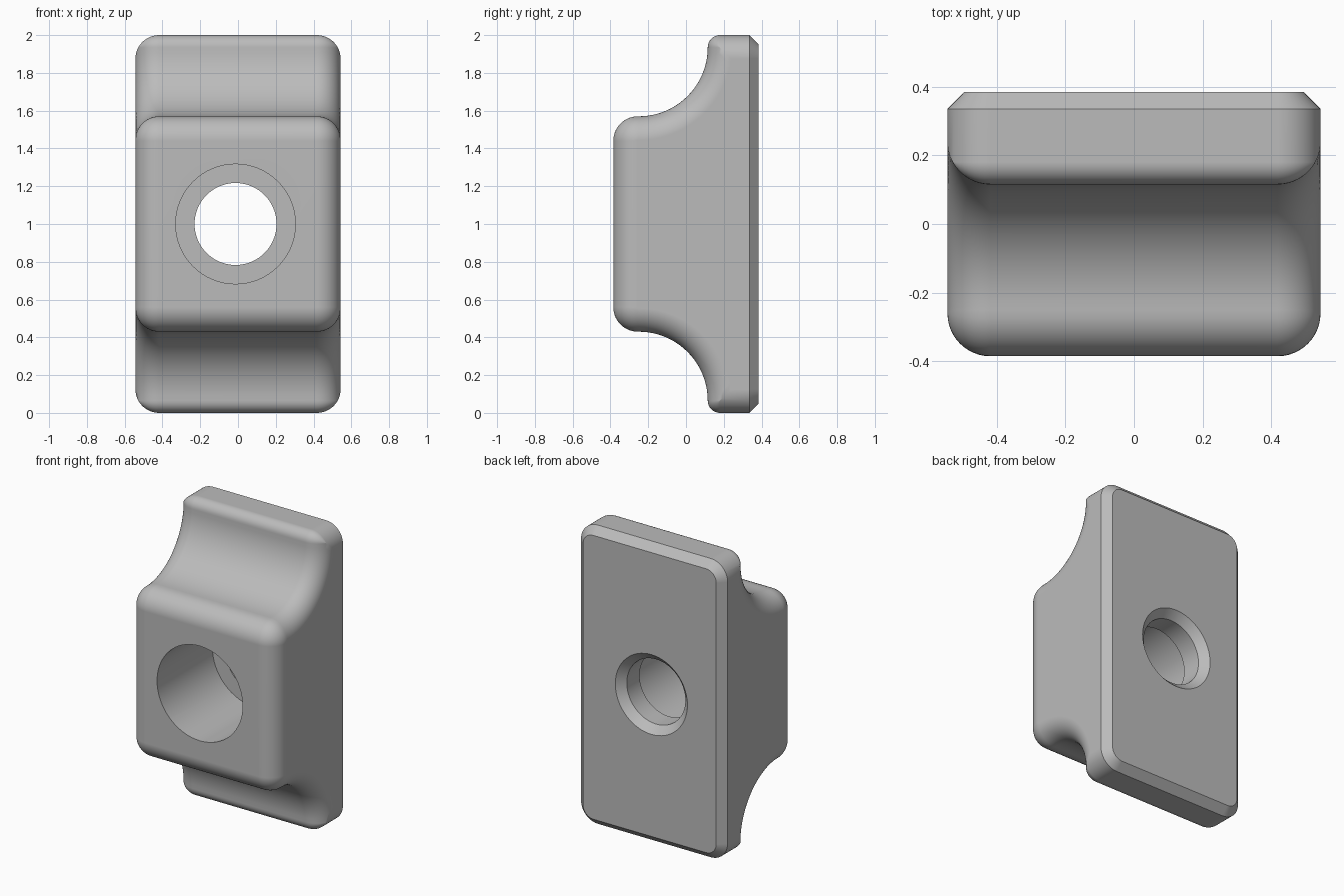
import bpy, bmesh, math
from math import sin, cos, pi

if "Cube" in bpy.data.objects:
    bpy.data.objects.remove(bpy.data.objects["Cube"])

HW, FILLET, CHAMFER = 0.543, 0.125, 0.05      # half width, side rounding, back chamfer
FRONT, BACK, TOP = -0.385, 0.385, 2.0
NOSE_R = 0.13                                 # rounding of the raised block
COVE_Y, COVE_Z, COVE_R = -0.25, 1.935, 0.365  # hollow between block and plate
LIP_R = 0.065                                 # rounding of the plate rim


def arc(cy, cz, r, a0, a1, n):
    return [(cy + r * cos(a0 + (a1 - a0) * i / n), cz + r * sin(a0 + (a1 - a0) * i / n))
            for i in range(n + 1)]


def upper_profile(d):
    """Upper half of the side outline (y, z), shrunk inward by d."""
    pts = arc(FRONT + NOSE_R, COVE_Z - COVE_R - NOSE_R, NOSE_R - d, pi, pi / 2, 10)
    r = COVE_R + d
    end = math.asin(min(0, LIP_R - d) / r)
    pts += arc(COVE_Y, COVE_Z, r, -pi / 2, end, 20)
    if d < LIP_R:
        pts += arc(COVE_Y + COVE_R + LIP_R, TOP - LIP_R, LIP_R - d, pi, pi / 2, 8)
    else:
        pts += [pts[-1]] * 9
    pts.append((BACK - CHAMFER, TOP - d))
    return pts


def make_object(name, bm):
    bmesh.ops.remove_doubles(bm, verts=bm.verts, dist=1e-5)
    bmesh.ops.dissolve_degenerate(bm, edges=bm.edges, dist=1e-5)
    bmesh.ops.recalc_face_normals(bm, faces=bm.faces)
    me = bpy.data.meshes.new(name)
    bm.to_mesh(me)
    bm.free()
    ob = bpy.data.objects.new(name, me)
    bpy.context.collection.objects.link(ob)
    return ob


# Clamp body: cross-sections lofted across the width, shrinking at the rounded sides
bm = bmesh.new()
N = 12
angles = [pi / 2 * i / N for i in range(N + 1)]
stations = [(-1, t) for t in reversed(angles)] + [(1, t) for t in angles]
rings = []
for side, t in stations:
    d = FILLET * (1 - cos(t))
    x = side * (HW - FILLET + FILLET * sin(t))
    half = upper_profile(d)
    ring = [(x, y, TOP - z) for y, z in reversed(half)] + [(x, y, z) for y, z in half]
    bx, bz = x - side * CHAMFER * sin(t), TOP - d - CHAMFER * cos(t)
    ring = [(bx, BACK, TOP - bz)] + ring + [(bx, BACK, bz)]
    rings.append([bm.verts.new(p) for p in ring])
for a, b in zip(rings, rings[1:]):
    for i in range(len(a) - 1):
        bm.faces.new((a[i], a[i + 1], b[i + 1], b[i]))
for r in (rings[0], rings[-1]):
    bm.faces.new(r[1:-1])                     # flat side
    bm.faces.new((r[0], r[1], r[-2], r[-1]))  # back chamfer of the side
bm.faces.new([r[0] for r in rings] + [r[-1] for r in reversed(rings)])
body = make_object("clamp_body", bm)

# Stepped bolt hole: wide bore from the front, narrow bore, countersunk back
bm = bmesh.new()
SEG, HOLE_X = 64, -0.013
steps = [(0.317, -0.6), (0.317, 0.2), (0.217, 0.2), (0.217, BACK - 0.05),
         (0.267, BACK), (0.317, BACK + 0.05)]
loops = [[bm.verts.new((HOLE_X + r * cos(2 * pi * k / SEG), y, 1 + r * sin(2 * pi * k / SEG)))
          for k in range(SEG)] for r, y in steps]
for a, b in zip(loops, loops[1:]):
    for k in range(SEG):
        j = (k + 1) % SEG
        bm.faces.new((a[k], a[j], b[j], b[k]))
bm.faces.new(loops[0])
bm.faces.new(loops[-1])
cutter = make_object("bolt_hole_cutter", bm)
cutter.hide_render = True

bpy.context.view_layer.objects.active = body
body.select_set(True)
cut = body.modifiers.new("bolt_hole", 'BOOLEAN')
cut.operation, cut.solver, cut.object = 'DIFFERENCE', 'EXACT', cutter
bpy.ops.object.modifier_apply(modifier=cut.name)
bpy.data.objects.remove(cutter)

# Material and shading
grey = bpy.data.materials.new("plain_grey")
grey.diffuse_color = (0.5, 0.5, 0.5, 1)
grey.use_nodes = True
grey.node_tree.nodes["Principled BSDF"].inputs["Base Color"].default_value = grey.diffuse_color
body.data.materials.clear()
body.data.materials.append(grey)
bpy.ops.object.shade_smooth_by_angle(angle=math.radians(30))
wn = body.modifiers.new("clean_normals", 'WEIGHTED_NORMAL')
wn.keep_sharp = True
